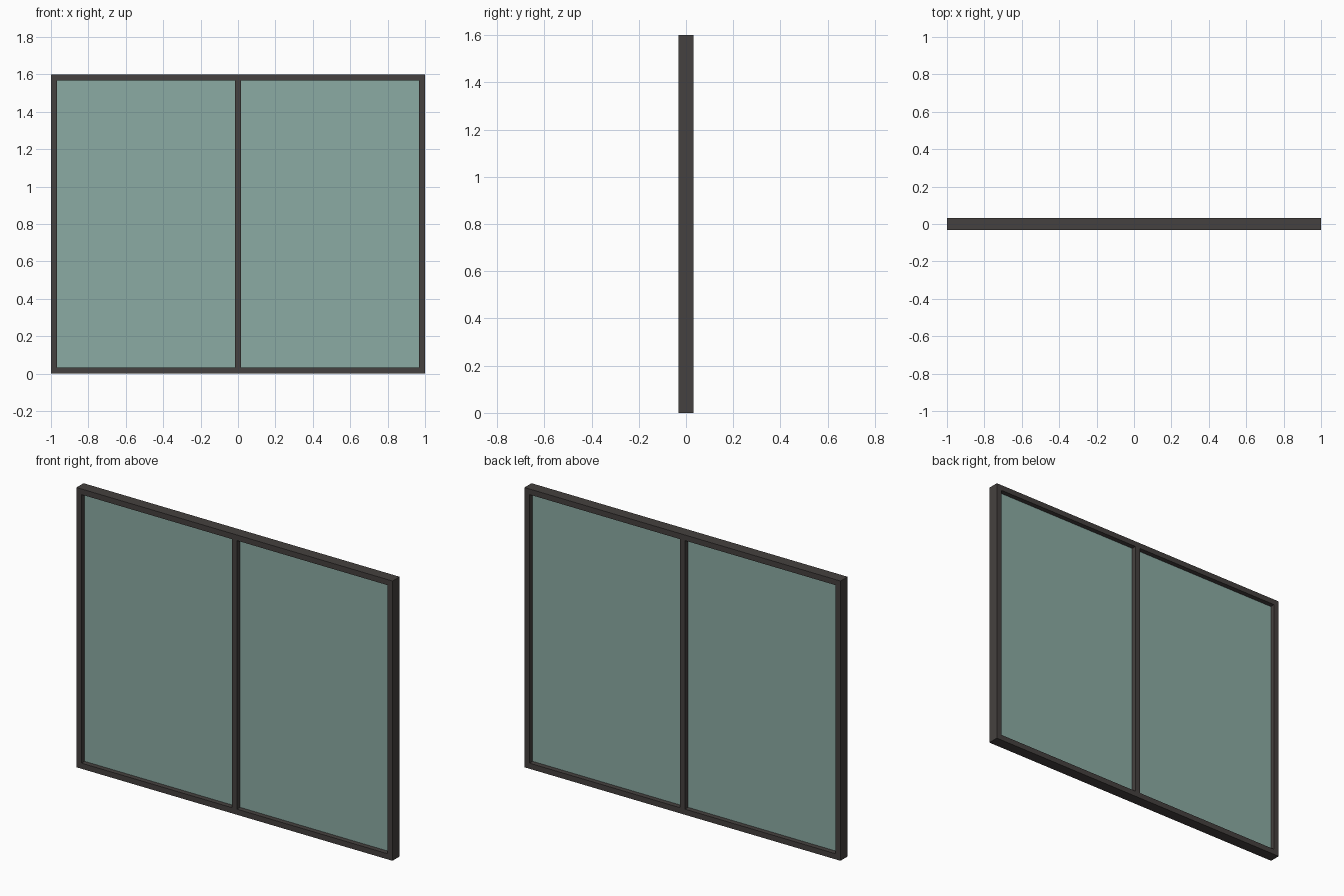
import bpy, bmesh
from mathutils import Matrix

if "Cube" in bpy.data.objects:
    bpy.data.objects.remove(bpy.data.objects["Cube"])

W, H, D, T = 2.0, 1.6, 0.064, 0.032   # width, height, depth, bar width


def material(name, color):
    m = bpy.data.materials.new(name)
    m.diffuse_color = color
    m.use_nodes = True
    m.node_tree.nodes["Principled BSDF"].inputs["Base Color"].default_value = m.diffuse_color
    return m


def finish(name, bm, mat):
    bmesh.ops.recalc_face_normals(bm, faces=bm.faces)
    me = bpy.data.meshes.new(name)
    bm.to_mesh(me)
    bm.free()
    me.materials.append(mat)
    ob = bpy.data.objects.new(name, me)
    bpy.context.collection.objects.link(ob)
    return ob


def box(name, size, centre, mat):
    bm = bmesh.new()
    bmesh.ops.create_cube(bm, size=1, matrix=Matrix.Translation(centre) @ Matrix.Diagonal((*size, 1)))
    return finish(name, bm, mat)


dark = material("dark_metal", (0.06, 0.053, 0.05, 1))
glass = material("green_glass", (0.26, 0.41, 0.37, 1))

# outer frame: mitred rectangular ring extruded through the depth
bm = bmesh.new()
rings = []
for i in (0, T):
    x, lo, hi = W / 2 - i, i, H - i
    rings.append([bm.verts.new((px, -D / 2, pz)) for px, pz in ((-x, lo), (x, lo), (x, hi), (-x, hi))])
outer, inner = rings
faces = [bm.faces.new((outer[k], outer[(k + 1) % 4], inner[(k + 1) % 4], inner[k])) for k in range(4)]
ext = bmesh.ops.extrude_face_region(bm, geom=faces, use_keep_orig=True)
bmesh.ops.translate(bm, vec=(0, D, 0), verts=[g for g in ext["geom"] if isinstance(g, bmesh.types.BMVert)])
finish("outer_frame", bm, dark)

# centre mullion
box("centre_mullion", (T, D, H - 2 * T), (0, 0, H / 2), dark)

# glass panes, one each side of the mullion
pane = W / 2 - 1.5 * T
for side, name in ((-1, "left_pane"), (1, "right_pane")):
    box(name, (pane, 0.008, H - 2 * T), (side * (T / 2 + pane / 2), 0, H / 2), glass)
